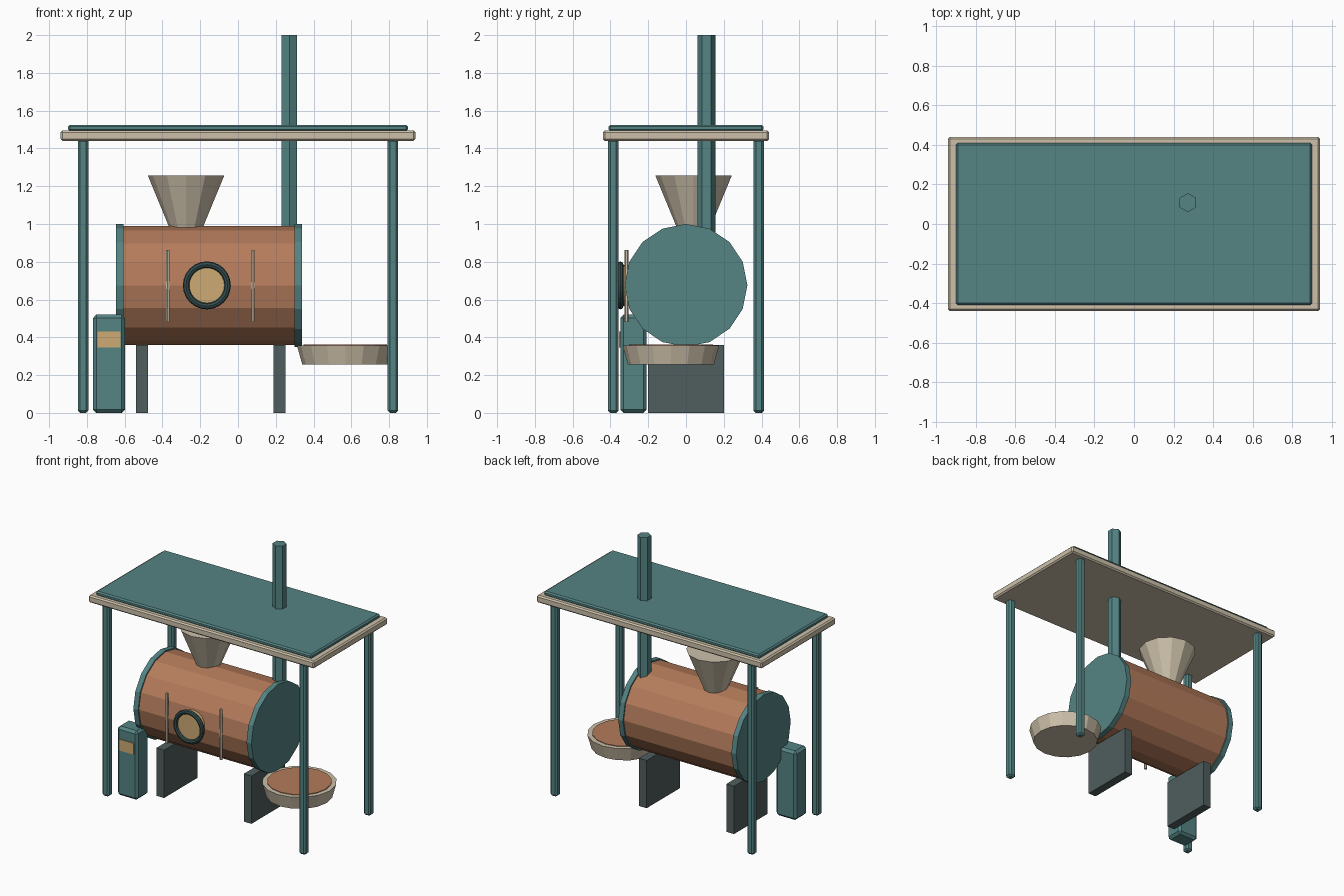
import bpy
import math

default_cube = bpy.data.objects.get("Cube")
if default_cube:
    bpy.data.objects.remove(default_cube, do_unlink=True)


def material(name, rgb):
    mat = bpy.data.materials.new(name)
    mat.use_nodes = True
    color = (*rgb, 1)
    mat.diffuse_color = color
    mat.node_tree.nodes["Principled BSDF"].inputs["Base Color"].default_value = color
    return mat


TEAL = material("teal paint", (0.09, 0.23, 0.23))
COPPER = material("copper", (0.46, 0.20, 0.105))
CREAM = material("cream", (0.61, 0.53, 0.40))
TAN = material("amber tan", (0.61, 0.40, 0.17))
SLATE = material("dark slate", (0.08, 0.11, 0.11))
RING = material("dark teal trim", (0.035, 0.075, 0.08))

ALONG_X = (0, math.pi / 2, 0)
ALONG_Y = (math.pi / 2, 0, 0)


def finish(name, mat):
    obj = bpy.context.object
    obj.name = name
    obj.data.materials.clear()
    obj.data.materials.append(mat)
    return obj


def box(name, mat, center, size, bevel=0):
    bpy.ops.mesh.primitive_cube_add(size=1, location=center)
    obj = finish(name, mat)
    obj.scale = size
    bpy.ops.object.transform_apply(location=False, rotation=False, scale=True)
    if bevel:
        mod = obj.modifiers.new("edge bevel", 'BEVEL')
        mod.width = bevel
        mod.segments = 1
    return obj


def tube(name, mat, center, radius, depth, sides, rotation=(0, 0, 0), top=None):
    bpy.ops.mesh.primitive_cone_add(
        vertices=sides, radius1=radius, radius2=radius if top is None else top,
        depth=depth, location=center, rotation=rotation)
    return finish(name, mat)


# Canopy: four posts, a trim slab and a roof panel
for side, x in (("left", 0.82), ("right", -0.82)):
    for end, y in (("front", -0.385), ("back", 0.385)):
        box(f"{end}_{side}_post", TEAL, (x, y, 0.725), (0.055, 0.055, 1.45), 0.012)
box("roof_trim", CREAM, (0, 0, 1.468), (1.88, 0.88, 0.055), 0.01)
box("roof_panel", TEAL, (0, 0, 1.508), (1.8, 0.82, 0.034), 0.01)

# Drum with end caps
tube("drum", COPPER, (-0.155, 0, 0.675), 0.315, 0.93, 16, ALONG_X)
for side, x in (("left", 0.318), ("right", -0.625)):
    tube(f"{side}_drum_cap", TEAL, (x, 0, 0.675), 0.325, 0.04, 16, ALONG_X)

# Drum supports
for side, x in (("left", 0.22), ("right", -0.508)):
    box(f"{side}_support", SLATE, (x, 0, 0.18), (0.064, 0.4, 0.36))

# Feed hopper and chimney
tube("hopper", CREAM, (-0.275, 0.04, 1.108), 0.08, 0.296, 12, top=0.202)
tube("chimney", TEAL, (0.272, 0.108, 1.45), 0.048, 1.1, 6)

# Round window
tube("window_glass", TAN, (-0.165, -0.322, 0.675), 0.108, 0.05, 24, ALONG_Y)
bpy.ops.mesh.primitive_torus_add(
    major_segments=24, minor_segments=8, major_radius=0.11, minor_radius=0.017,
    location=(-0.165, -0.348, 0.675), rotation=ALONG_Y)
finish("window_ring", RING)

# Upright bars beside the window
for side, x in (("left", 0.08), ("right", -0.372)):
    tube(f"{side}_bar", CREAM, (x, -0.315, 0.672), 0.01, 0.38, 6)

# Control box with label plate
box("control_box", TEAL, (-0.683, -0.278, 0.26), (0.17, 0.14, 0.52), 0.018)
box("control_label", TAN, (-0.683, -0.35, 0.388), (0.122, 0.008, 0.085))

# Cooling tray and its contents
tube("cooling_tray", CREAM, (0.568, -0.08, 0.307), 0.228, 0.1, 16, top=0.256)
tube("tray_contents", COPPER, (0.568, -0.08, 0.354), 0.222, 0.016, 16)
